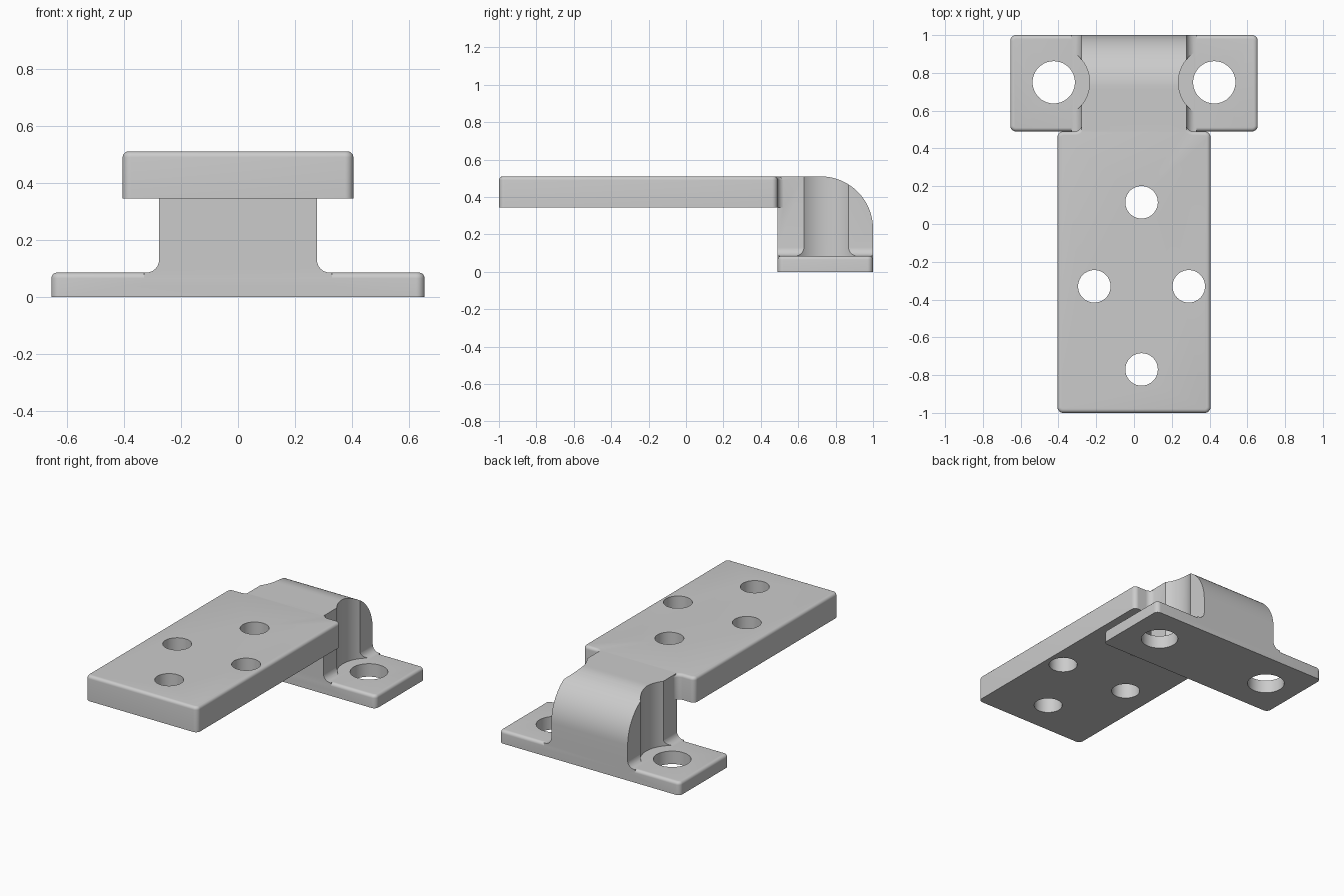
import bpy, bmesh, math
from mathutils import Vector

cube = bpy.data.objects.get("Cube")
if cube:
    bpy.data.objects.remove(cube, do_unlink=True)

grey = bpy.data.materials.new("plain grey")
grey.use_nodes = True
colour = (0.6, 0.6, 0.6, 1)
grey.diffuse_color = colour
grey.node_tree.nodes["Principled BSDF"].inputs["Base Color"].default_value = colour


def rounded(corners, steps=8):
    """Outline from (x, y, radius) corners, rounding convex and concave ones alike."""
    out = []
    for i, (x, y, r) in enumerate(corners):
        p = Vector((x, y))
        if r == 0:
            out.append(p)
            continue
        a = (Vector(corners[i - 1][:2]) - p).normalized()
        b = (Vector(corners[(i + 1) % len(corners)][:2]) - p).normalized()
        for k in range(steps + 1):
            t = k / steps * math.pi / 2
            out.append(p + r * (a * (1 - math.sin(t)) + b * (1 - math.cos(t))))
    return out


def mirrored(half):
    """Complete a right-hand outline across the centre line."""
    return half + [(-x, y, r) for x, y, r in reversed(half)]


def prism(name, outline, place, depth, select=None, bevel=0, segments=5):
    """Extrude an outline and round the edges whose ends satisfy select."""
    bm = bmesh.new()
    face = bm.faces.new([bm.verts.new(place(p)) for p in outline])
    new = bmesh.ops.extrude_face_region(bm, geom=[face])["geom"]
    bmesh.ops.translate(bm, vec=depth, verts=[v for v in new if isinstance(v, bmesh.types.BMVert)])
    bmesh.ops.recalc_face_normals(bm, faces=bm.faces)
    if select:
        edges = [e for e in bm.edges if all(select(v.co) for v in e.verts)]
        bmesh.ops.bevel(bm, geom=edges, offset=bevel, segments=segments, profile=0.5, affect="EDGES")
    mesh = bpy.data.meshes.new(name)
    bm.to_mesh(mesh)
    bm.free()
    obj = bpy.data.objects.new(name, mesh)
    bpy.context.collection.objects.link(obj)
    mesh.materials.append(grey)
    return obj


def combine(target, tool, operation):
    mod = target.modifiers.new(operation, "BOOLEAN")
    mod.object, mod.operation, mod.solver = tool, operation, "EXACT"
    bpy.context.view_layer.objects.active = target
    bpy.ops.object.modifier_apply(modifier=mod.name)
    bpy.data.objects.remove(tool, do_unlink=True)


def drill(target, x, y, radius, low, high):
    bpy.ops.mesh.primitive_cylinder_add(vertices=64, radius=radius, depth=high - low,
                                        location=(x, y, (low + high) / 2))
    cutter = bpy.context.object
    cutter.hide_render = True
    cutter.data.materials.append(grey)
    combine(target, cutter, "DIFFERENCE")


TOP, BASE, FRONT, BACK, NECK = 0.51, 0.085, 0.49, 1.0, 0.277

# Upright column with flared feet and a large rounded back shoulder
column = prism("bracket", rounded(mirrored([(0.33, 0.04, 0), (0.33, BASE, 0),
               (NECK, BASE, 0.045), (NECK, TOP, 0)])),
               lambda p: (p.x, FRONT, p.y), (0, BACK - FRONT, 0),
               lambda c: c.y > BACK - 0.01 and c.z > TOP - 0.01, 0.28, 20)

# Mounting flange
flange = prism("flange", rounded(mirrored([(0.655, FRONT, 0.03), (0.655, BACK, 0.03)])),
               lambda p: (p.x, p.y, 0), (0, 0, BASE),
               lambda c: c.z > BASE - 0.001, 0.02)

# Long top plate, its neck running into the column
plate = prism("top_plate", rounded(mirrored([(0.405, -1, 0.03), (0.405, FRONT, 0.03),
              (NECK - 0.001, FRONT, 0.04), (NECK - 0.001, 0.6, 0)])),
              lambda p: (p.x, p.y, 0.345), (0, 0, TOP - 0.345),
              lambda c: c.z > TOP - 0.001, 0.02)

combine(column, flange, "UNION")
combine(column, plate, "UNION")

# Screw holes in the flange, with tool clearance scooped from the column
for side in (-1, 1):
    drill(column, side * 0.425, 0.75, 0.19, BASE + 0.0005, 0.7)
    drill(column, side * 0.425, 0.75, 0.112, -0.1, 0.2)

# Four holes in the top plate
for x, y in ((0.04, 0.115), (0.04, -0.77), (-0.21, -0.33), (0.29, -0.33)):
    drill(column, x, y, 0.086, 0.2, 0.7)

bpy.ops.object.select_all(action="DESELECT")
column.select_set(True)
bpy.context.view_layer.objects.active = column
bpy.ops.object.shade_smooth_by_angle(angle=math.radians(30))
